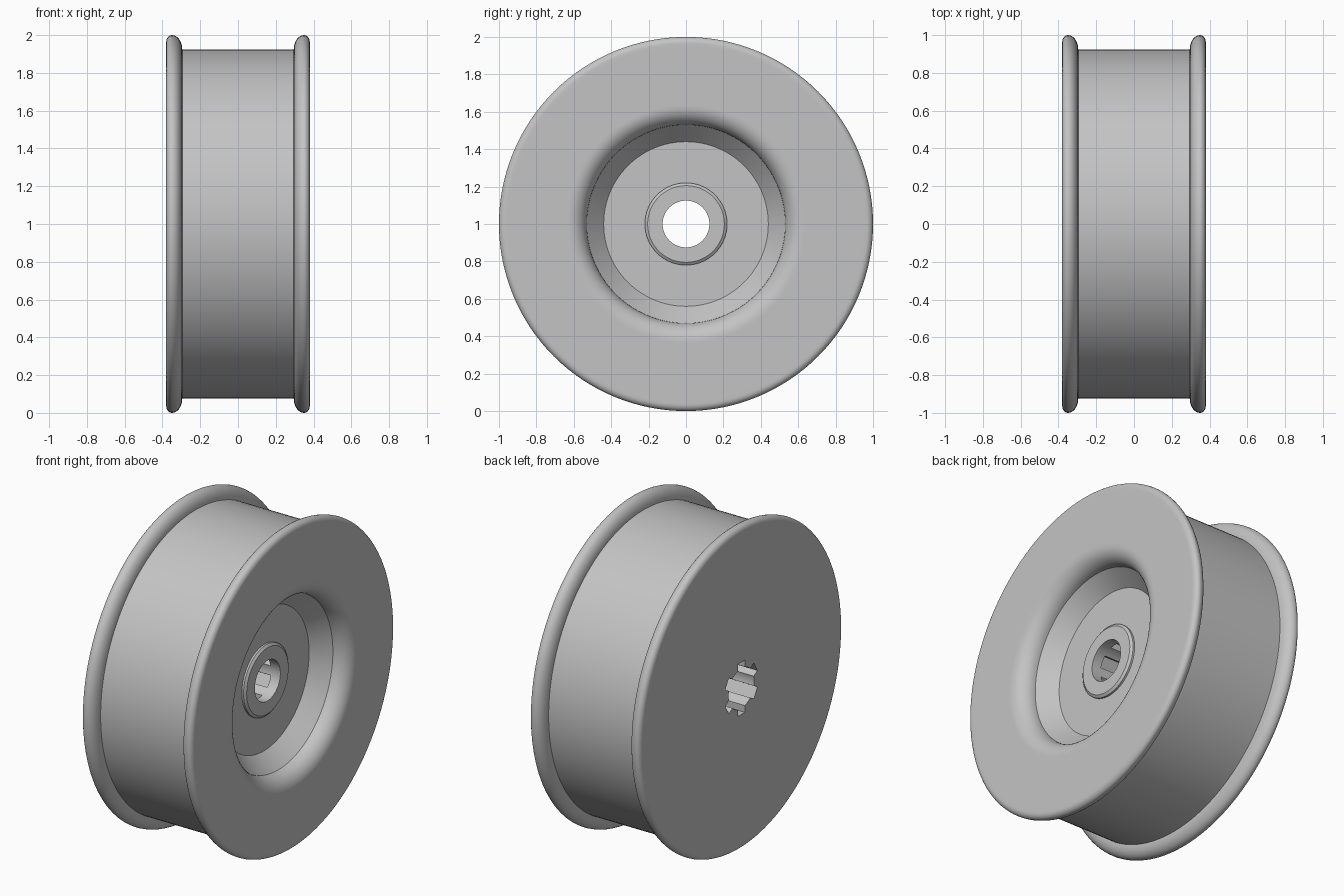
import bpy
import bmesh
from math import sin, cos, pi, radians
from mathutils import Matrix, Vector

cube = bpy.data.objects.get("Cube")
if cube:
    bpy.data.objects.remove(cube, do_unlink=True)

SEGMENTS = 128
CENTRE = Vector((0, 0, 1))
HALF = 0.38          # half width of the wheel
BORE = 0.125         # radius of the axle hole

grey = bpy.data.materials.new("light grey")
grey.use_nodes = True
colour = (0.55, 0.55, 0.55, 1)
grey.diffuse_color = colour
grey.node_tree.nodes["Principled BSDF"].inputs["Base Color"].default_value = colour


def make_object(name, bm):
    bmesh.ops.recalc_face_normals(bm, faces=bm.faces)
    mesh = bpy.data.meshes.new(name)
    bm.to_mesh(mesh)
    bm.free()
    obj = bpy.data.objects.new(name, mesh)
    obj.location = CENTRE
    bpy.context.collection.objects.link(obj)
    mesh.materials.append(grey)
    return obj


def arc(cx, cr, rx, rr, start, end, steps):
    """Elliptical arc of (x, radius) points."""
    angles = [radians(start + (end - start) * i / steps) for i in range(steps + 1)]
    return [(cx + rx * cos(a), cr + rr * sin(a)) for a in angles]


# Flange: from the tread over the rounded lip to the flat outer face
lip = arc(0.35, 0.925, 0.055, 0.075, 180, 90, 8)
lip += arc(0.35, 0.965, HALF - 0.35, 0.035, 90, 0, 7)[1:]
lip.append((HALF, 0.95))

# Recess with rounded mouth, sloping wall, flat floor and low raised hub
recess = [(HALF, 0.64)] + arc(HALF - 0.1, 0.63, 0.1, 0.1, 0, -90, 10)
recess += [(0.18, 0.44), (0.18, 0.22), (0.192, 0.22), (0.203, 0.205), (0.203, BORE)]

# Closed section: bore, plain back face, back flange, tread, front flange, recess
back = [(-HALF, BORE), (-HALF, 0.3)] + [(-x, r) for x, r in reversed(lip)]
section = back + lip + recess

bm = bmesh.new()
verts = [bm.verts.new((x, 0, r)) for x, r in section]
edges = [bm.edges.new((verts[i], verts[(i + 1) % len(verts)])) for i in range(len(verts))]
bmesh.ops.spin(bm, geom=verts + edges, cent=(0, 0, 0), axis=(1, 0, 0),
               angle=2 * pi, steps=SEGMENTS, use_duplicate=False)
bmesh.ops.remove_doubles(bm, verts=bm.verts, dist=1e-4)
wheel = make_object("wheel", bm)

# Six axle slots, cut from the back and stopping behind the hub
bm = bmesh.new()
outline = []
for k in range(6):
    turn = Matrix.Rotation(radians(30 + 60 * k), 3, 'X')
    for side, r in ((-1, 0.1), (-1, 0.162), (1, 0.162), (1, 0.1)):
        outline.append(bm.verts.new(turn @ Vector((-0.5, r, side * 0.035))))
face = bm.faces.new(outline)
cap = bmesh.ops.extrude_face_region(bm, geom=[face])["geom"]
bmesh.ops.translate(bm, vec=(0.64, 0, 0), verts=[v for v in cap if isinstance(v, bmesh.types.BMVert)])
cutter = make_object("slot_cutter", bm)
cutter.hide_render = True

cut = wheel.modifiers.new("axle_slots", 'BOOLEAN')
cut.object = cutter
cut.operation = 'DIFFERENCE'
cut.solver = 'EXACT'
bpy.ops.object.select_all(action='DESELECT')
wheel.select_set(True)
bpy.context.view_layer.objects.active = wheel
bpy.ops.object.modifier_apply(modifier=cut.name)
bpy.data.objects.remove(cutter, do_unlink=True)
bpy.ops.object.shade_smooth_by_angle(angle=radians(30))
